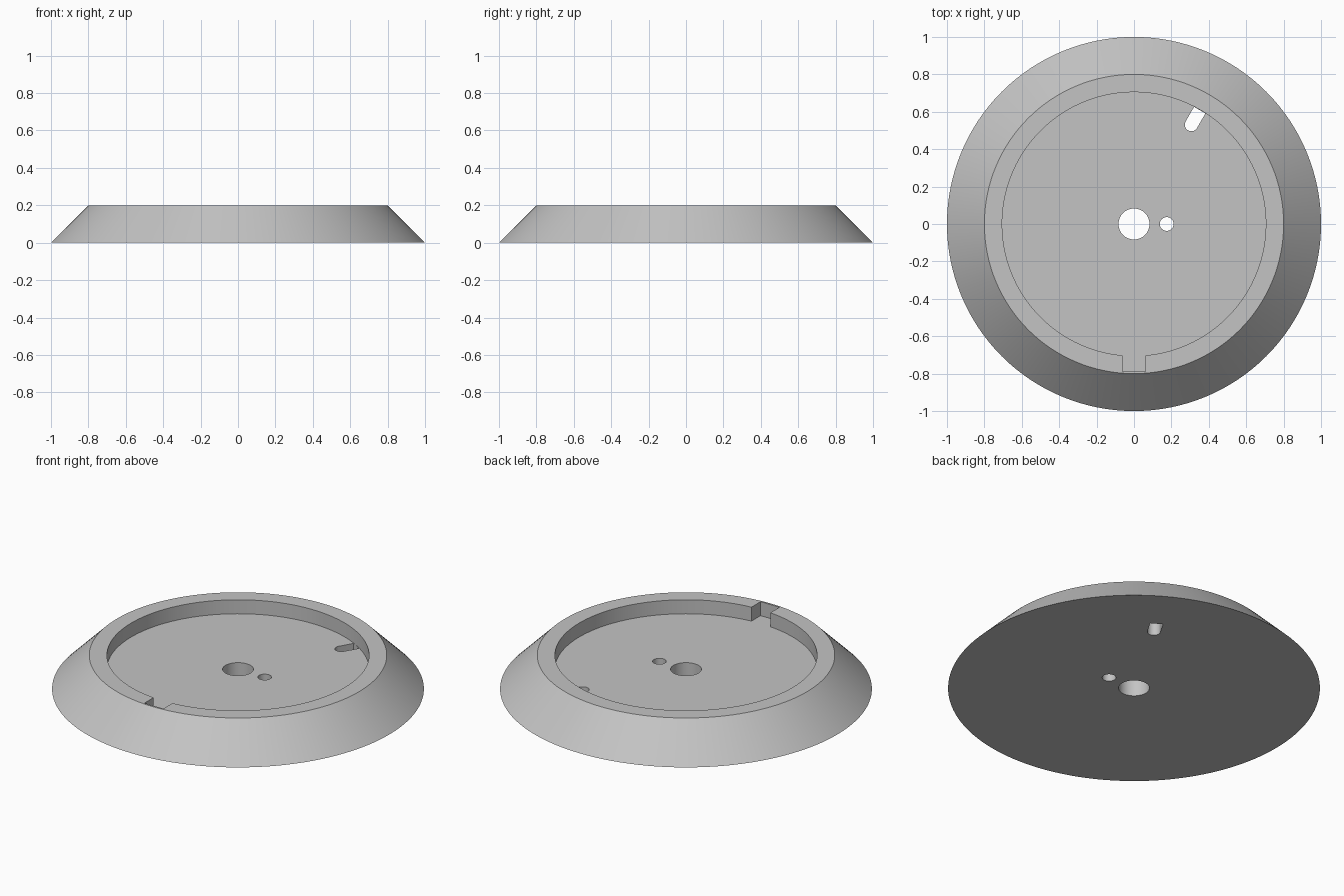
import bpy, bmesh, math

if "Cube" in bpy.data.objects:
    bpy.data.objects.remove(bpy.data.objects["Cube"])

FLOOR, TOP = 0.117, 0.2      # recess floor and rim heights
RECESS_R = 0.705

grey = bpy.data.materials.new("light grey")
grey.diffuse_color = (0.55, 0.55, 0.55, 1)
grey.use_nodes = True
grey.node_tree.nodes["Principled BSDF"].inputs["Base Color"].default_value = grey.diffuse_color


def arc(cx, cy, r, a0, a1, n):
    """Points along an arc, angles in degrees."""
    angles = [math.radians(a0 + (a1 - a0) * i / n) for i in range(n + 1)]
    return [(cx + r * math.cos(a), cy + r * math.sin(a)) for a in angles]


def loft(name, rings):
    """Closed solid through rings of (points, z) with equal point counts."""
    bm = bmesh.new()
    loops = [[bm.verts.new((x, y, z)) for x, y in pts] for pts, z in rings]
    n = len(loops[0])
    for low, high in zip(loops, loops[1:]):
        for i in range(n):
            j = (i + 1) % n
            bm.faces.new((low[i], low[j], high[j], high[i]))
    bm.faces.new(loops[0][::-1])
    bm.faces.new(loops[-1])
    bmesh.ops.recalc_face_normals(bm, faces=bm.faces)
    mesh = bpy.data.meshes.new(name)
    bm.to_mesh(mesh)
    bm.free()
    mesh.materials.append(grey)
    obj = bpy.data.objects.new(name, mesh)
    bpy.context.collection.objects.link(obj)
    return obj


def cut(target, pts, z0, z1):
    """Cut an extruded outline out of the target."""
    cutter = loft("cutter", [(pts, z0), (pts, z1)])
    mod = target.modifiers.new("cut", 'BOOLEAN')
    mod.operation = 'DIFFERENCE'
    mod.solver = 'EXACT'
    mod.object = cutter
    bpy.context.view_layer.objects.active = target
    bpy.ops.object.modifier_apply(modifier=mod.name)
    bpy.data.objects.remove(cutter, do_unlink=True)


# Sloped round body
base = loft("dish_base", [(arc(0, 0, 1.0, 0, 360, 128)[:-1], 0),
                          (arc(0, 0, 0.8, 0, 360, 128)[:-1], TOP)])

# Round recess with the square key notch at the front
half = 0.062
d = math.degrees(math.asin(half / RECESS_R))
recess = arc(0, 0, RECESS_R, -90 + d, 270 - d, 128)
recess += [(-half, -0.788), (half, -0.788)]
cut(base, recess, FLOOR, 0.4)

# Centre hole and small pin hole
cut(base, arc(0, 0, 0.083, 0, 360, 48)[:-1], -0.1, 0.15)
cut(base, arc(0.175, 0, 0.037, 0, 360, 32)[:-1], -0.1, 0.15)

# Slot with a round inner end, running out to the recess wall
slot = arc(0.613, 0, 0.035, 90, 270, 16) + [(0.703, -0.035), (0.703, 0.035)]
c, s = math.cos(math.radians(60)), math.sin(math.radians(60))
cut(base, [(x * c - y * s, x * s + y * c) for x, y in slot], -0.1, 0.15)

# Smooth curved walls, crisp edges
bpy.ops.object.select_all(action='DESELECT')
base.select_set(True)
bpy.context.view_layer.objects.active = base
bpy.ops.object.shade_smooth_by_angle(angle=math.radians(30))
